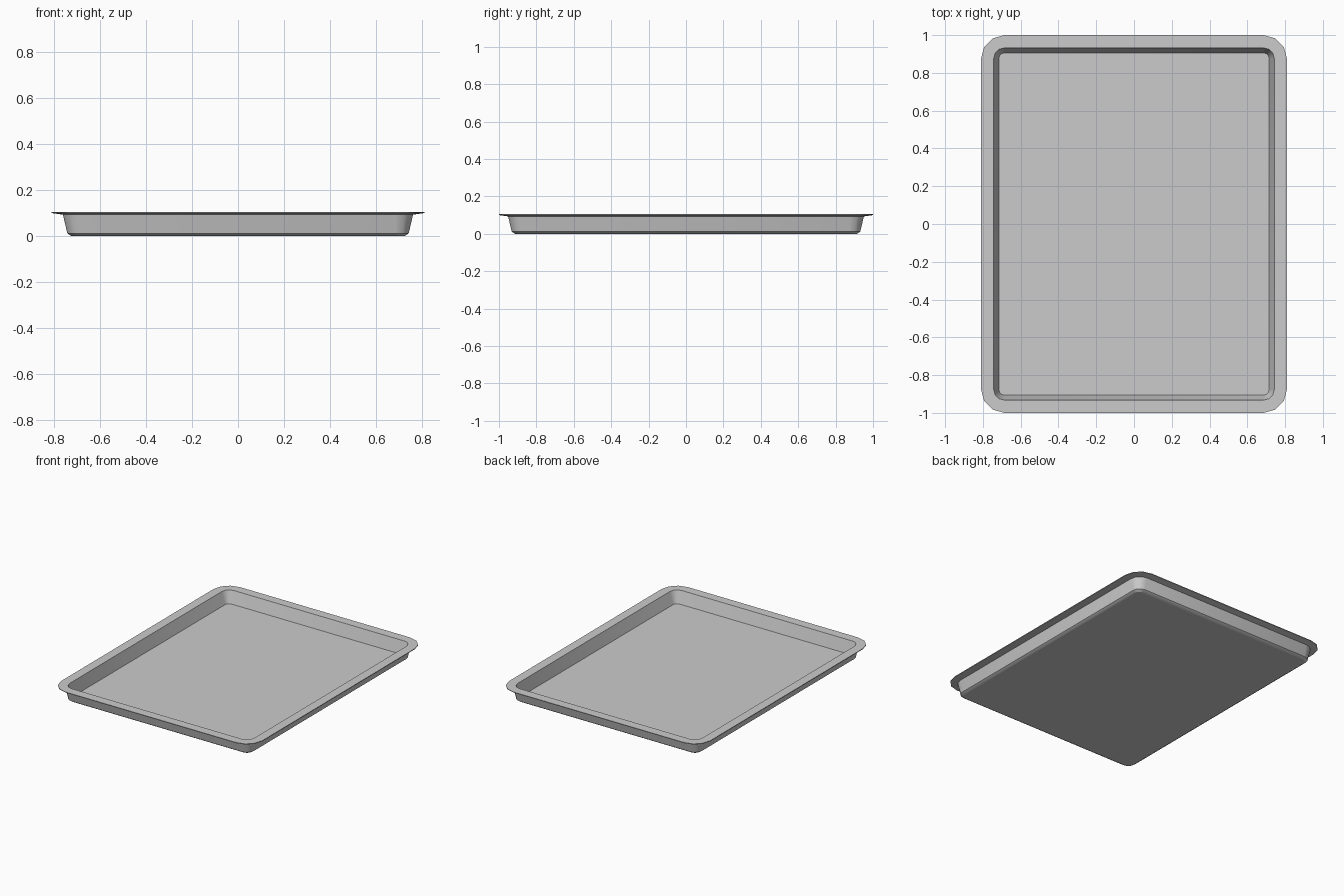
import bpy, bmesh, math

if "Cube" in bpy.data.objects:
    bpy.data.objects.remove(bpy.data.objects["Cube"])

HX, HY, R, SEG = 0.81, 1.0, 0.125, 3


def ring(bm, inset, z):
    """Rounded rectangle, concentric with the rim outline."""
    r = R - inset
    verts = []
    for q, (sx, sy) in enumerate([(1, 1), (-1, 1), (-1, -1), (1, -1)]):
        for i in range(SEG + 1):
            a = math.radians(90 * q + 90 * i / SEG)
            verts.append(bm.verts.new((sx * (HX - R) + r * math.cos(a),
                                       sy * (HY - R) + r * math.sin(a), z)))
    return verts


# Cross-section as (inset from rim outline, height), from floor over rim to base
profile = [
    (0.094, 0.017),  # inside floor edge
    (0.067, 0.105),  # inside top edge
    (0.000, 0.105),  # rim outer top
    (0.000, 0.100),  # rim outer underside
    (0.049, 0.093),  # outside wall top
    (0.068, 0.012),  # outside wall bottom
    (0.086, 0.000),  # base edge
]

bm = bmesh.new()
rings = [ring(bm, d, z) for d, z in profile]
n = len(rings[0])
for a, b in zip(rings, rings[1:]):
    for i in range(n):
        j = (i + 1) % n
        bm.faces.new((a[i], a[j], b[j], b[i]))

# Inside floor and underside
bm.faces.new(rings[0])
bm.faces.new(rings[-1])
bmesh.ops.recalc_face_normals(bm, faces=bm.faces[:])

mesh = bpy.data.meshes.new("baking_tray")
bm.to_mesh(mesh)
bm.free()
tray = bpy.data.objects.new("baking_tray", mesh)
bpy.context.collection.objects.link(tray)

# Smooth corners, sharp folds
bpy.context.view_layer.objects.active = tray
tray.select_set(True)
bpy.ops.object.shade_smooth_by_angle(angle=math.radians(34))
